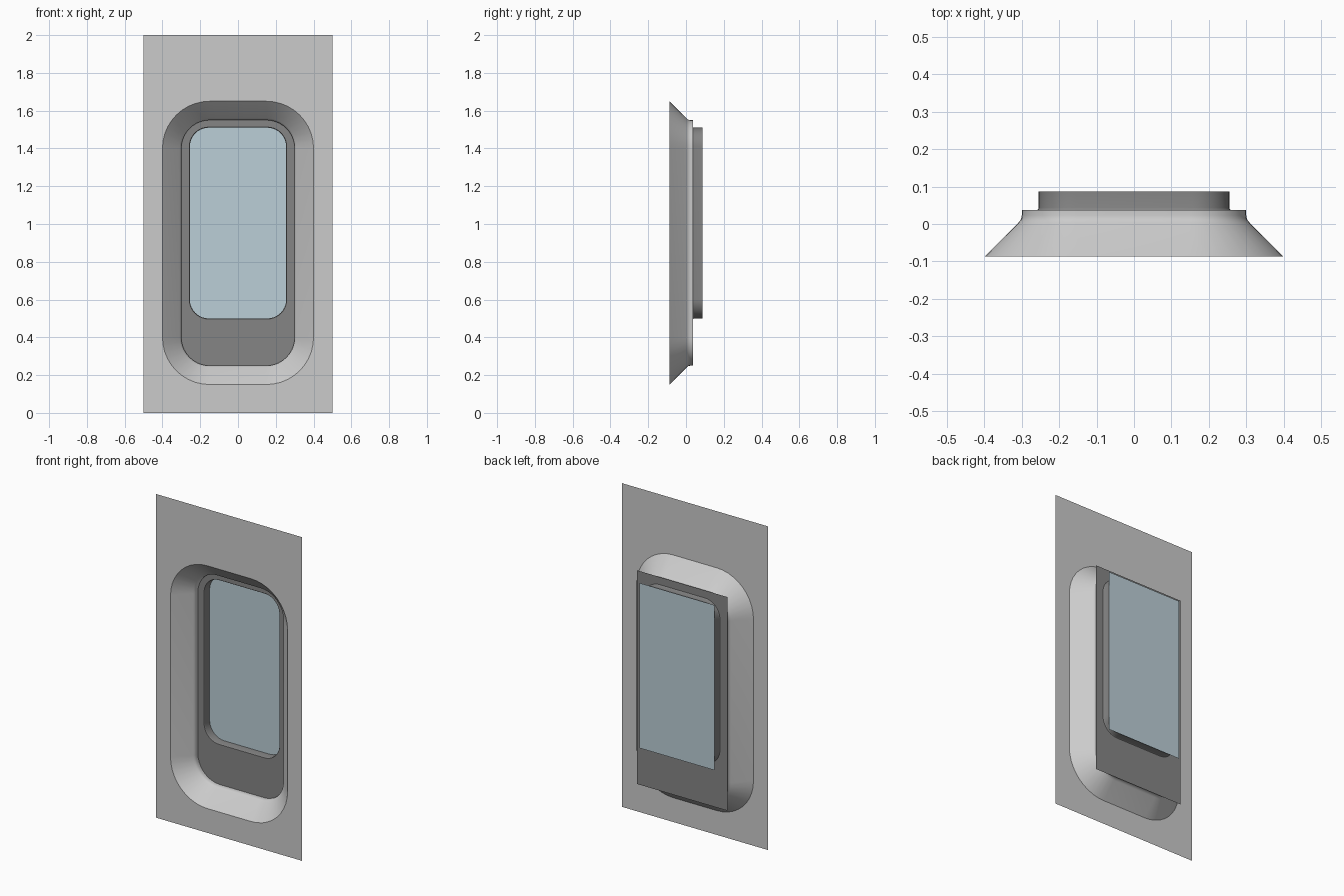
import bpy, bmesh, math

cube = bpy.data.objects.get("Cube")
if cube:
    bpy.data.objects.remove(cube, do_unlink=True)


def material(name, rgb):
    m = bpy.data.materials.new(name)
    m.use_nodes = True
    m.diffuse_color = (*rgb, 1)
    m.node_tree.nodes["Principled BSDF"].inputs["Base Color"].default_value = (*rgb, 1)
    return m


light_grey = material("light grey", (0.6, 0.6, 0.6))
dark_grey = material("dark grey", (0.235, 0.235, 0.235))
glass_blue = material("pale blue glass", (0.5, 0.62, 0.68))


def rounded_loop(bm, hx, hz, cz, r, y, steps=10):
    """Vertices of a rounded rectangle; hx, hz reach to the corner centres."""
    verts = []
    for q, (sx, sz) in enumerate(((1, 1), (-1, 1), (-1, -1), (1, -1))):
        for i in range(steps + 1):
            a = math.pi / 2 * (q + i / steps)
            verts.append(bm.verts.new((sx * hx + r * math.cos(a), y,
                                       cz + sz * hz + r * math.sin(a))))
    return verts


def closed_edges(bm, verts):
    return [bm.edges.new((v, verts[i - 1])) for i, v in enumerate(verts)]


def rect_loop(bm, hx, z0, z1, y):
    return [bm.verts.new((x, y, z)) for x, z in
            ((-hx, z0), (hx, z0), (hx, z1), (-hx, z1))]


def finish(bm, name, mat, smooth=False):
    mesh = bpy.data.meshes.new(name)
    bm.to_mesh(mesh)
    bm.free()
    mesh.materials.append(mat)
    obj = bpy.data.objects.new(name, mesh)
    bpy.context.collection.objects.link(obj)
    if smooth:
        bpy.ops.object.select_all(action="DESELECT")
        obj.select_set(True)
        bpy.context.view_layer.objects.active = obj
        bpy.ops.object.shade_smooth_by_angle(angle=math.radians(40))
    return obj


def sheet(name, mat, rect, y, hole=None):
    """Flat upright sheet facing the front, with an optional rounded hole."""
    bm = bmesh.new()
    outer = rect_loop(bm, *rect, y)
    if hole:
        edges = closed_edges(bm, outer) + closed_edges(bm, rounded_loop(bm, *hole, y))
        bmesh.ops.triangle_fill(bm, edges=edges, use_beauty=True)
    else:
        bm.faces.new(outer)
    bm.normal_update()
    bmesh.ops.reverse_faces(bm, faces=[f for f in bm.faces if f.normal.y > 0])
    return finish(bm, name, mat)


def sleeve(name, mat, centres, profile):
    """Rounded rectangular tube through (y, corner radius) rings, facing inward."""
    bm = bmesh.new()
    rings = [rounded_loop(bm, *centres, r, y) for y, r in profile]
    for a, b in zip(rings, rings[1:]):
        for i in range(len(a)):
            bm.faces.new((a[i - 1], a[i], b[i], b[i - 1]))
    bm.normal_update()
    f = max(bm.faces, key=lambda f: f.calc_center_median().x)
    if f.normal.x > 0:
        bmesh.ops.reverse_faces(bm, faces=bm.faces[:])
    return finish(bm, name, mat, smooth=True)


FRONT, MIDDLE, BACK = -0.0875, 0.0375, 0.0875
recess = (0.15, 0.5, 0.9)       # corner centres: half width, half height, centre z
window = (0.155, 0.405, 1.005)

# Wall and its sloping recess
sheet("wall_panel", light_grey, (0.5, 0, 2), FRONT, (*recess, 0.25))
sleeve("recess_surround", light_grey, recess,
       [(FRONT, 0.25), (0.003, 0.1595), (0.009, 0.1545), (0.015, 0.1515),
        (0.023, 0.15), (MIDDLE, 0.15)])

# Inner panel and the window opening
sheet("inner_panel", dark_grey, (0.31, 0.24, 1.56), MIDDLE, (*window, 0.103))
sleeve("window_sleeve", dark_grey, window,
       [(MIDDLE, 0.103), (0.0395, 0.101), (0.0435, 0.1), (BACK, 0.1)])

# Pane behind the opening
sheet("window_glass", glass_blue, (0.2575, 0.495, 1.515), BACK)
